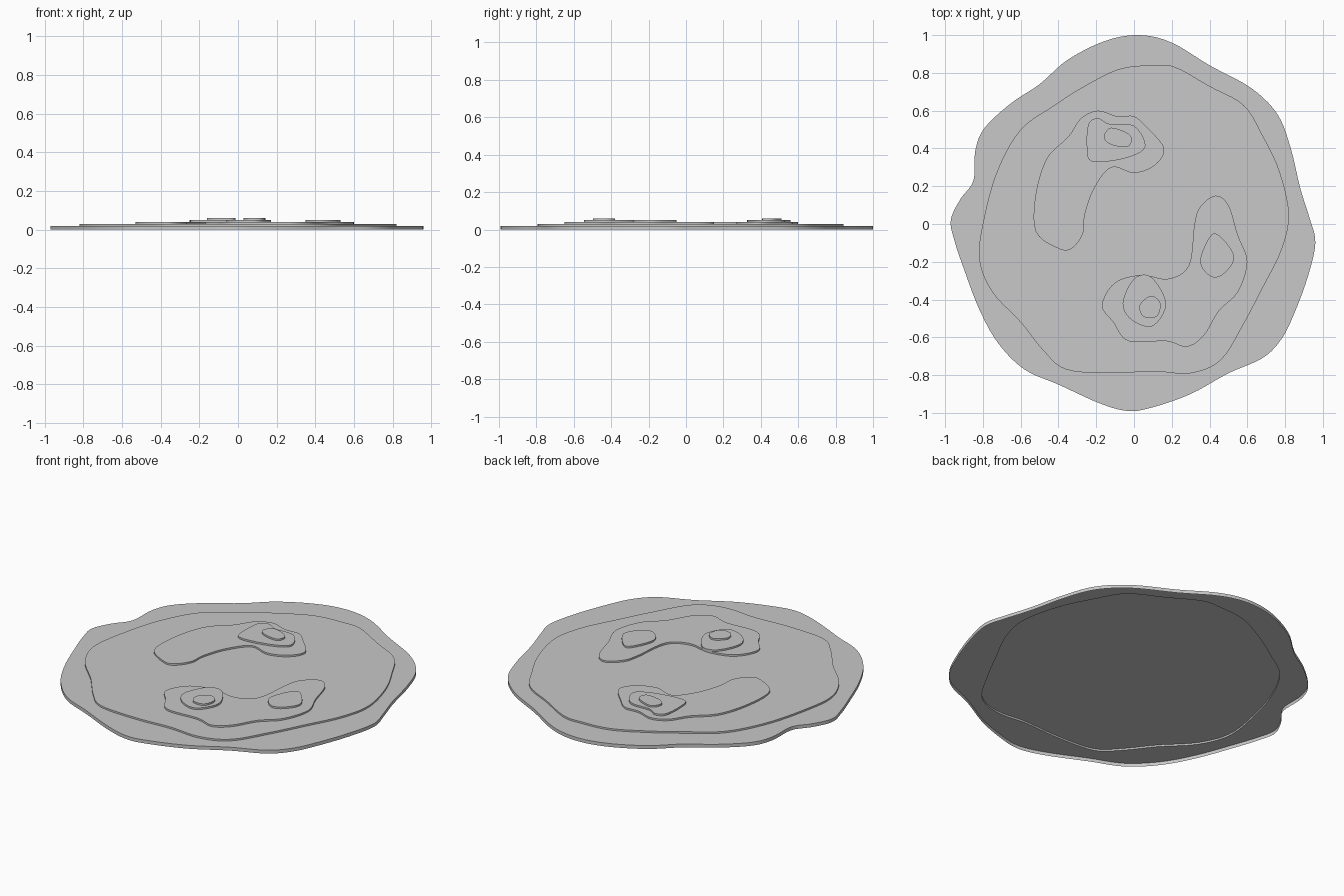
import bpy
import bmesh
from mathutils import Vector

default_cube = bpy.data.objects.get("Cube")
if default_cube:
    bpy.data.objects.remove(default_cube, do_unlink=True)

STEPS = 5  # spline samples between two outline points

# One flat colour for the whole terrain
grey = bpy.data.materials.new("plain grey")
grey.use_nodes = True
grey.diffuse_color = (0.58, 0.58, 0.58, 1)
grey.node_tree.nodes["Principled BSDF"].inputs["Base Color"].default_value = grey.diffuse_color


def smooth_outline(flat_points):
    """Closed smooth curve through clockwise outline points given in hundredths."""
    control = [Vector(pair) / 100 for pair in zip(flat_points[::2], flat_points[1::2])]
    count = len(control)
    curve = []
    for i in range(count):
        before, start, end, after = (control[(i + k) % count] for k in (-1, 0, 1, 2))
        tangent_in = (end - before) / 2
        tangent_out = (after - start) / 2
        for step in range(STEPS):
            t = step / STEPS
            blend = t * t * (3 - 2 * t)
            curve.append(start.lerp(end, blend)
                         + tangent_in * (t * (1 - t) ** 2)
                         - tangent_out * (t * t * (1 - t)))
    return curve


def add_ring(bm, outline, height):
    """Closed loop of vertices at one height."""
    return [bm.verts.new((point.x, point.y, height)) for point in outline]


def loop_edges(bm, ring):
    """Edges joining a ring of vertices, reusing those already there."""
    edges = []
    for first, second in zip(ring, ring[1:] + ring[:1]):
        edge = bm.edges.get((first, second)) or bm.edges.new((first, second))
        edges.append(edge)
    return edges


def build_terrace(name, points, bottom, top, opening=None):
    """Contour step with a vertical rim and a flat top, open underneath."""
    bm = bmesh.new()
    outline = smooth_outline(points)
    low = add_ring(bm, outline, bottom)
    high = add_ring(bm, outline, top)
    for i in range(len(outline)):
        j = (i + 1) % len(outline)
        bm.faces.new((low[i], high[i], high[j], low[j]))

    # Flat top, with an optional opening under the next step
    borders = loop_edges(bm, high)
    if opening:
        borders += loop_edges(bm, add_ring(bm, smooth_outline(opening), top))
    bmesh.ops.triangle_fill(bm, edges=borders, use_beauty=True, normal=(0, 0, 1))
    bm.normal_update()
    for face in bm.faces:
        if face.normal.z < -0.5:
            face.normal_flip()

    mesh = bpy.data.meshes.new(name)
    bm.to_mesh(mesh)
    bm.free()
    mesh.materials.append(grey)
    terrace = bpy.data.objects.new(name, mesh)
    bpy.context.collection.objects.link(terrace)

    # Smooth rim, crisp corner to the flat top
    bpy.ops.object.select_all(action="DESELECT")
    terrace.select_set(True)
    bpy.context.view_layer.objects.active = terrace
    bpy.ops.object.shade_smooth_by_angle()
    return terrace


# Broad base and the plateau on it
base = [3, 100, 20, 96, 40, 84, 62, 72, 76, 58, 83, 40, 88, 19, 93, 3, 96, -10,
        92, -28, 85, -47, 78, -61, 68, -71, 50, -79, 30, -90, 10, -97, -3, -99,
        -18, -95, -40, -85, -58, -77, -72, -63, -82, -45, -90, -24, -95, -9,
        -97, 2, -92, 13, -85, 23, -84, 39, -79, 51, -65, 64, -50, 74, -35, 87,
        -15, 97]
plateau = [10, 84, 22, 83, 40, 73, 58, 63, 68, 47, 77, 28, 82, 5, 78, -14,
           68, -34, 58, -53, 46, -72, 30, -79, 10, -78, -12, -79, -36, -77,
           -48, -67, -60, -52, -75, -36, -82, -18, -79, 5, -72, 29, -60, 50,
           -42, 63, -28, 72, -8, 82]
build_terrace("base", base, 0, 0.02, opening=plateau)
build_terrace("plateau", plateau, 0.02, 0.03)

# Two long curved ridges
build_terrace("right_ridge", [
    -19, 60, -9, 57, 0, 57, 7, 51, 16, 40, 11, 31, 0, 27, -12, 30, -21, 19,
    -26, 5, -27, -5, -33, -13, -40, -13, -52, -4, -52, 16, -46, 35, -35, 46,
    -28, 56], 0.03, 0.04)
build_terrace("left_ridge", [
    43, 15, 50, 10, 55, -6, 60, -20, 55, -36, 45, -46, 37, -59, 28, -65,
    17, -62, -3, -62, -11, -52, -17, -43, -10, -31, 4, -27, 18, -29, 29, -22,
    32, 0, 35, 9], 0.03, 0.04)

# Hills on the ridges
build_terrace("back_hill", [
    -19, 56, -13, 53, 0, 52, 6, 41, -4, 35, -22, 33, -25, 41, -24, 53], 0.04, 0.05)
build_terrace("front_hill", [
    0, -29, 9, -28, 17, -42, 10, -54, -1, -51, -6, -42], 0.04, 0.05)
build_terrace("left_hill", [
    45, -6, 53, -17, 48, -26, 41, -28, 35, -20, 40, -7], 0.04, 0.05)

# Summits on the two tallest hills
build_terrace("back_summit", [
    -12, 51, -2, 47, -3, 41, -12, 42, -16, 46], 0.05, 0.06)
build_terrace("front_summit", [
    9, -38, 14, -42, 12, -49, 5, -49, 3, -43], 0.05, 0.06)
